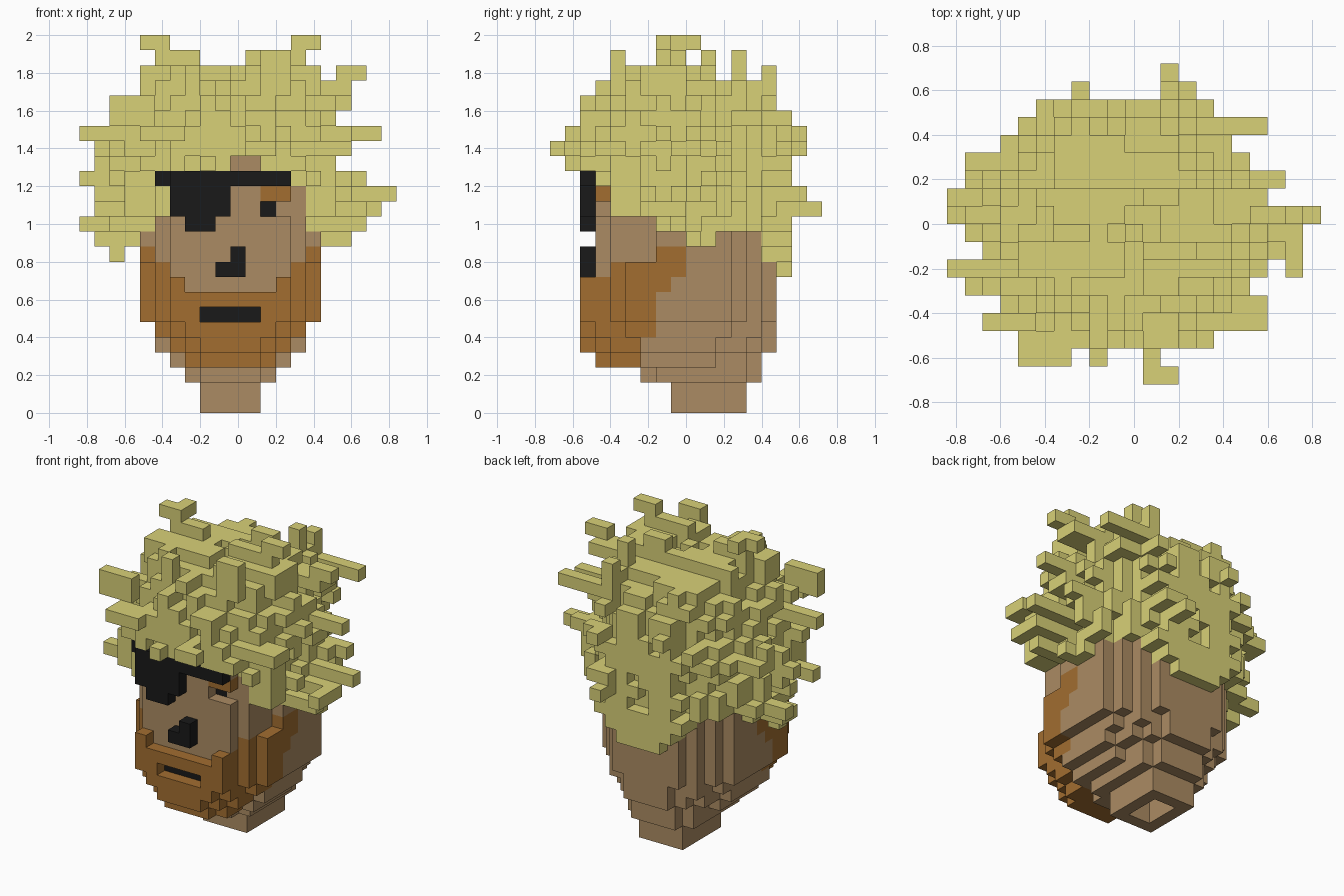
import bpy, bmesh, random
from itertools import product

if "Cube" in bpy.data.objects:
    bpy.data.objects.remove(bpy.data.objects["Cube"], do_unlink=True)

random.seed(7)
S = 0.08                      # edge length of one block
ORIGIN = (-0.84, -0.72, 0.0)  # corner of block (0, 0, 0)
STEPS = [(1, 0, 0), (-1, 0, 0), (0, 1, 0), (0, -1, 0), (0, 0, 1), (0, 0, -1)]
blocks = {}                   # (i, j, k) -> part name


def fill(part, i0, i1, j0, j1, k0, k1):
    for c in product(range(i0, i1), range(j0, j1), range(k0, k1)):
        blocks[c] = part


def clear(i0, i1, j0, j1, k0, k1):
    for c in product(range(i0, i1), range(j0, j1), range(k0, k1)):
        blocks.pop(c, None)


def rounded(i, j, i0, i1, j0, j1, power):
    """True when a block lies inside a rounded rectangle."""
    u = abs(i + .5 - (i0 + i1) / 2) / ((i1 - i0) / 2)
    v = abs(j + .5 - (j0 + j1) / 2) / ((j1 - j0) / 2)
    return u ** power + v ** power <= 1.01


def face_window(i, j, k):
    """Area of the face kept free of hair."""
    if k == 16:
        return i in (10, 11) and j < 4
    if k == 15:
        return 5 <= i < 14 and j < 4
    return k in (13, 14) and 6 <= i < 15 and j < 6


def is_hair(i, j, k):
    """Hairline: lowest hair block depends on the depth."""
    low = 16 if j < 3 else 15 if j == 3 else 13 if j < 7 else 12 if j < 9 else 11 if j < 11 else 12
    return k >= low and not face_window(i, j, k)


def is_beard(i, j, k):
    """Beard: rises towards the cheeks, ends before the ears."""
    d = abs(i - 9.5)
    if k < 3 or k > 10 or (k == 3 and d > 3) or (k == 4 and d > 4):
        return False
    back = {3: 6, 4: 6, 8: 8, 9: 9, 10: 9}.get(k, 7)
    top = 11 if d > 5 else 10 if d > 4 else 9 if d > 3 else 8
    return j < back and k < top


# Head: stacked rounded layers, narrowing and rounding off to the chin
LOWER = {2: (7, 13, 6, 14, 3), 3: (6, 14, 3, 14, 2), 4: (5, 15, 2, 15, 2),
         5: (5, 15, 2, 15, 2.3)}
for k in range(2, 17):
    outline = LOWER.get(k, (4, 16, 2, 15, 2.3))
    for i, j in product(range(4, 16), range(2, 15)):
        if not rounded(i, j, *outline):
            continue
        if j == 2 and k > 7:
            continue              # face sits one block behind the beard
        if k >= 10 and i in (4, 15) and j < 7:
            continue              # hollow cheeks
        blocks[i, j, k] = ("hair" if is_hair(i, j, k) else
                           "beard" if is_beard(i, j, k) else "head")

# Thick front of the beard with raised corners
fill("beard", 7, 13, 2, 3, 5, 6)
fill("beard", 6, 14, 2, 3, 6, 8)
for i in (6, 13):
    fill("beard", i, i + 1, 2, 3, 8, 9)

# Neck with an open underside
fill("head", 8, 12, 8, 13, 0, 2)
clear(9, 11, 9, 12, 0, 4)


# Hair: solid dome plus two broken outer layers of single blocks
def dome(i, j, k, grow):
    u = (i + .5 - 9.9) / (6.5 + grow)
    v = (j + .5 - 8.9) / (6.5 + grow)
    w = abs(k + .5 - 14.2) / (7.9 + grow)
    return (u * u + v * v) ** 1.6 + w ** 3.2 <= 1


area = list(product(range(1, 18), range(2, 16), range(11, 22)))
area += list(product(range(4, 16), range(4, 11), (22,)))
for c in area:
    if dome(*c, 0) and is_hair(*c):
        blocks[c] = "hair"
for grow, density in ((1.0, .5), (2.0, .3)):
    solid = set(blocks)
    for c in area:
        if c in solid or not dome(*c, grow) or not is_hair(*c):
            continue
        touching = any(tuple(a + b for a, b in zip(c, s)) in solid for s in STEPS)
        if touching and random.random() < density:
            blocks[c] = "hair"

# Sideburns beside the eyes
fill("hair", 15, 17, 4, 6, 13, 17)
fill("hair", 4, 6, 4, 6, 13, 17)
fill("hair", 5, 6, 3, 4, 13, 15)
# Fringe over the strap
fill("hair", 6, 10, 2, 3, 17, 18)
fill("hair", 12, 14, 2, 3, 16, 18)

# Pointed hair at the nape
for k, i0, i1 in ((11, 6, 14), (10, 7, 13), (9, 8, 12)):
    fill("hair", i0, i1, 14, 16, k, k + 1)

# Long tufts on the crown
crown_tufts = [
    (4, 6, 8, 9, 24, 25), (5, 6, 9, 10, 24, 25), (5, 8, 8, 9, 22, 24),
    (14, 16, 7, 8, 24, 25), (11, 15, 7, 8, 22, 24), (12, 14, 4, 5, 21, 24),
    (13, 14, 12, 13, 21, 24), (17, 19, 9, 10, 22, 23), (15, 18, 9, 11, 21, 22),
    (13, 14, 14, 15, 20, 23), (4, 7, 6, 8, 21, 23), (13, 16, 6, 9, 21, 23),
    (11, 13, 10, 11, 22, 24)]
# Long tufts on the two sides
side_tufts = [
    (0, 4, 6, 7, 18, 19), (0, 4, 9, 10, 15, 16), (0, 4, 10, 11, 12, 13),
    (1, 4, 12, 13, 16, 17), (1, 2, 11, 12, 16, 18), (1, 4, 5, 6, 13, 14),
    (1, 4, 8, 9, 11, 12), (2, 3, 8, 9, 10, 11), (2, 5, 3, 4, 19, 21),
    (16, 21, 9, 10, 14, 15), (19, 20, 6, 9, 13, 14), (16, 19, 8, 9, 13, 14),
    (16, 20, 9, 10, 18, 19), (16, 19, 11, 12, 15, 16), (15, 18, 3, 5, 17, 18),
    (14, 18, 14, 15, 20, 21), (16, 19, 7, 8, 12, 13), (16, 18, 9, 10, 11, 12)]
# Long tufts at the front and back
end_tufts = [
    (11, 12, 0, 3, 17, 18), (11, 13, 0, 1, 17, 18), (4, 7, 1, 3, 18, 19),
    (8, 9, 1, 3, 16, 17), (12, 13, 15, 18, 13, 14), (7, 8, 15, 17, 18, 19),
    (12, 14, 15, 17, 14, 15), (13, 15, 15, 16, 17, 18), (13, 14, 15, 17, 17, 18)]
for tuft in crown_tufts + side_tufts + end_tufts:
    fill("hair", *tuft)

# Eye patch: strap bent back at one end, pad and pointed lower edge
fill("eye_patch", 5, 6, 3, 4, 15, 16)
fill("eye_patch", 6, 14, 2, 3, 15, 16)
fill("eye_patch", 6, 10, 2, 3, 13, 15)
fill("eye_patch", 7, 9, 2, 3, 12, 13)
# Nose
fill("nose", 9, 11, 2, 3, 9, 10)
fill("nose", 10, 11, 2, 3, 10, 11)
# Recessed mouth and eye socket, eyebrow above
clear(8, 12, 2, 3, 6, 7)
fill("mouth", 8, 12, 3, 4, 6, 7)
clear(12, 15, 2, 4, 13, 14)
fill("eye", 12, 13, 4, 5, 13, 14)
fill("eyebrow", 12, 14, 3, 4, 14, 15)


def make_material(name, rgb):
    m = bpy.data.materials.new(name)
    m.use_nodes = True
    m.diffuse_color = (*rgb, 1)
    bsdf = next(n for n in m.node_tree.nodes if n.type == "BSDF_PRINCIPLED")
    bsdf.inputs["Base Color"].default_value = (*rgb, 1)
    return m


khaki = make_material("khaki_hair", (0.69, 0.635, 0.185))
skin = make_material("tan_skin", (0.41, 0.26, 0.125))
brown = make_material("brown_beard", (0.36, 0.155, 0.03))
black = make_material("black", (0.01, 0.01, 0.01))
PARTS = {"hair": khaki, "head": skin, "beard": brown, "eyebrow": brown,
         "eye_patch": black, "nose": black, "mouth": black, "eye": black}


def build(part, material):
    """Mesh of the outer block faces of one part."""
    bm = bmesh.new()
    for c, owner in blocks.items():
        if owner != part:
            continue
        for step in STEPS:
            if tuple(a + b for a, b in zip(c, step)) in blocks:
                continue
            axis = next(n for n in range(3) if step[n])
            u, v = (axis + 1) % 3, (axis + 2) % 3
            corners = []
            for du, dv in ((0, 0), (1, 0), (1, 1), (0, 1)):
                p = list(c)
                p[axis] += step[axis] > 0
                p[u] += du
                p[v] += dv
                corners.append(bm.verts.new([o + S * q for o, q in zip(ORIGIN, p)]))
            bm.faces.new(corners if step[axis] > 0 else corners[::-1])
    bmesh.ops.remove_doubles(bm, verts=bm.verts, dist=0.001)
    mesh = bpy.data.meshes.new(part)
    bm.to_mesh(mesh)
    bm.free()
    mesh.materials.append(material)
    bpy.context.collection.objects.link(bpy.data.objects.new(part, mesh))


for part, material in PARTS.items():
    build(part, material)
